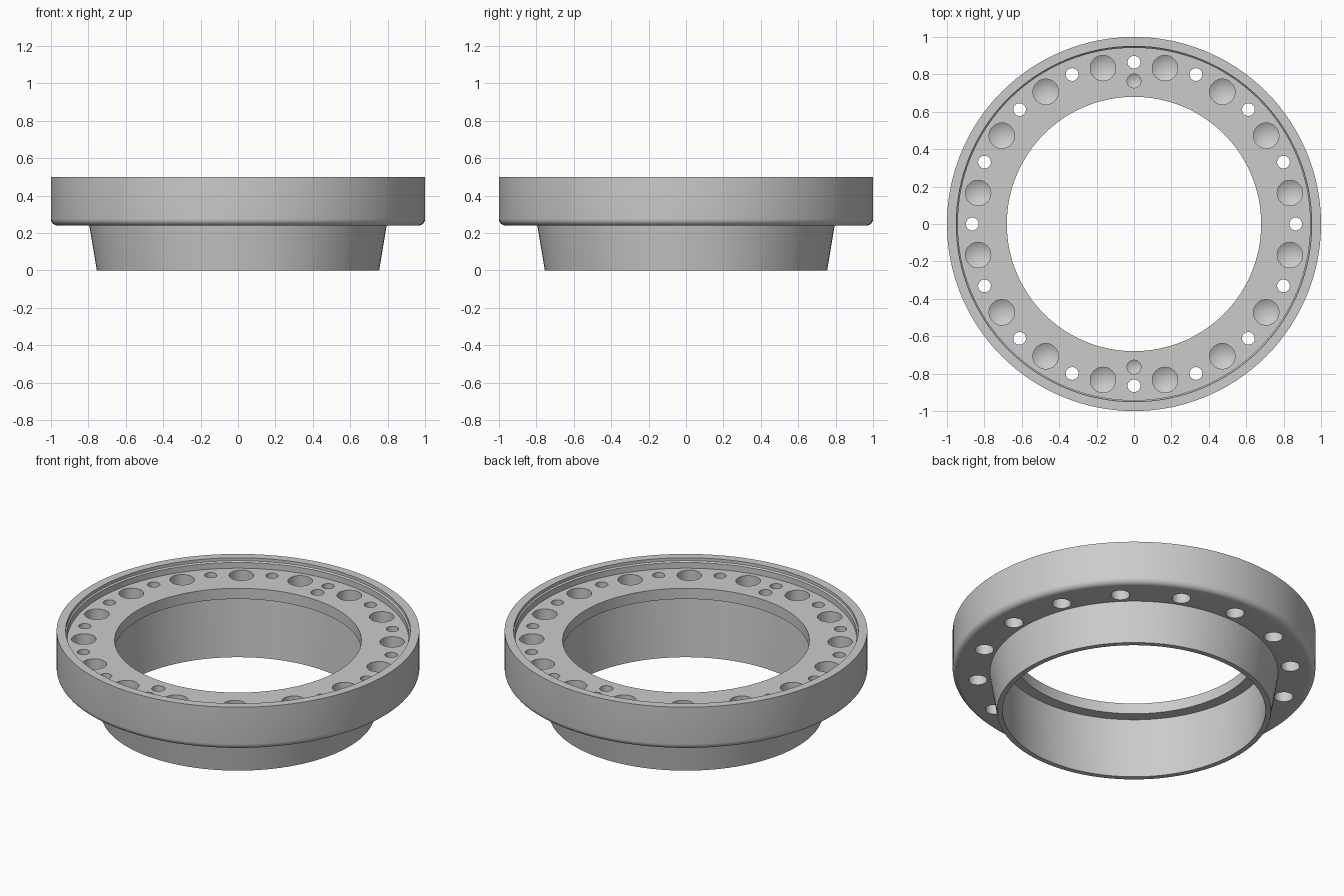
import bpy, bmesh
from math import sin, cos, pi, radians

if "Cube" in bpy.data.objects:
    bpy.data.objects.remove(bpy.data.objects["Cube"])


def lathe(bm, profile, segs, cx=0.0, cy=0.0, closed=False):
    """Revolve (radius, z) points about a vertical axis; radius 0 makes a pole."""
    rings = []
    for r, z in profile:
        if r == 0:
            rings.append([bm.verts.new((cx, cy, z))] * segs)
        else:
            rings.append([bm.verts.new((cx + r * cos(2 * pi * i / segs),
                                        cy + r * sin(2 * pi * i / segs), z))
                          for i in range(segs)])
    pairs = list(zip(rings, rings[1:]))
    if closed:
        pairs.append((rings[-1], rings[0]))
    for a, b in pairs:
        for i in range(segs):
            j = (i + 1) % segs
            bm.faces.new(list(dict.fromkeys((a[i], a[j], b[j], b[i]))))


def finish(bm, name):
    bmesh.ops.recalc_face_normals(bm, faces=bm.faces)
    me = bpy.data.meshes.new(name)
    bm.to_mesh(me)
    bm.free()
    ob = bpy.data.objects.new(name, me)
    bpy.context.collection.objects.link(ob)
    return ob


# flanged ring with tapered collar, rounded lower edge and recessed top
fil = 0.035
fillet = [(1 - fil + fil * sin(a), 0.24 + fil - fil * cos(a))
          for a in (radians(15 * k) for k in range(7))]
profile = ([(0.725, 0), (0.755, 0), (0.795, 0.24)] + fillet +
           [(1, 0.5), (0.95, 0.5), (0.95, 0.482), (0.942, 0.475), (0.942, 0.44),
            (0.68, 0.44), (0.68, 0.375), (0.747, 0.375)])
bm = bmesh.new()
lathe(bm, profile, 128, closed=True)
ring = finish(bm, "flange_ring")

# hole cutters
bm = bmesh.new()
for k in range(16):
    # blind holes with drill-point ends
    a = radians(22.5 * k + 11.25)
    lathe(bm, [(0, 0.6), (0.068, 0.6), (0.068, 0.31), (0, 0.27)], 32,
          0.85 * cos(a), 0.85 * sin(a))
    # through bolt holes, counterbored from below
    a = radians(22.5 * k)
    lathe(bm, [(0, 0.6), (0.034, 0.6), (0.034, 0.34), (0.052, 0.34), (0.052, 0.1), (0, 0.1)],
          32, 0.865 * cos(a), 0.865 * sin(a))
# two small locating holes
for s in (-1, 1):
    lathe(bm, [(0, 0.6), (0.037, 0.6), (0.037, 0.405), (0, 0.383)], 32, 0, 0.765 * s)
cutter = finish(bm, "hole_cutter")
cutter.hide_render = True

# drill the ring
mod = ring.modifiers.new("holes", 'BOOLEAN')
mod.operation = 'DIFFERENCE'
mod.solver = 'EXACT'
mod.object = cutter
bpy.context.view_layer.objects.active = ring
ring.select_set(True)
bpy.ops.object.modifier_apply(modifier=mod.name)
bpy.data.objects.remove(cutter, do_unlink=True)
bpy.ops.object.shade_smooth_by_angle(angle=radians(30))
